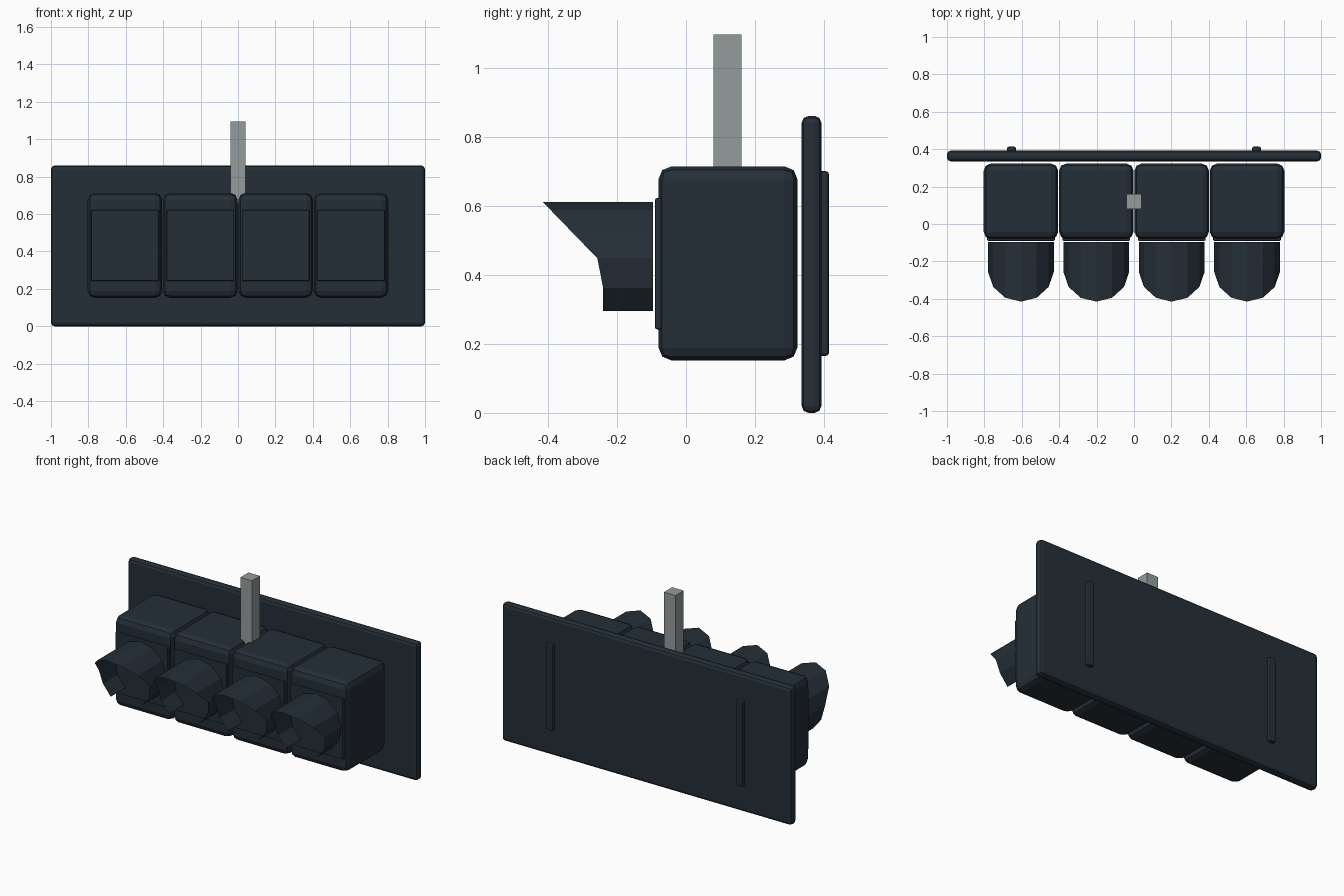
import bpy, bmesh, math

if "Cube" in bpy.data.objects:
    bpy.data.objects.remove(bpy.data.objects["Cube"], do_unlink=True)


def make_material(name, rgb):
    m = bpy.data.materials.new(name)
    m.use_nodes = True
    m.diffuse_color = (*rgb, 1)
    m.node_tree.nodes["Principled BSDF"].inputs["Base Color"].default_value = (*rgb, 1)
    return m


dark = make_material("dark_slate", (0.018, 0.028, 0.039))
grey = make_material("pole_grey", (0.30, 0.33, 0.33))


def add_object(name, bm, mat):
    bmesh.ops.recalc_face_normals(bm, faces=bm.faces)
    mesh = bpy.data.meshes.new(name)
    bm.to_mesh(mesh)
    bm.free()
    mesh.materials.append(mat)
    ob = bpy.data.objects.new(name, mesh)
    bpy.context.collection.objects.link(ob)
    return ob


def box(name, xs, ys, zs, mat, bevel=0):
    """Box between the given x, y and z limits, with rounded edges."""
    bm = bmesh.new()
    bmesh.ops.create_cube(bm, size=1)
    for v in bm.verts:
        for i, (lo, hi) in enumerate((xs, ys, zs)):
            v.co[i] = hi if v.co[i] > 0 else lo
    if bevel:
        bmesh.ops.bevel(bm, geom=bm.edges[:], offset=bevel, segments=2,
                        profile=0.5, affect='EDGES')
    return add_object(name, bm, mat)


def visor(name, cx):
    """Open-bottomed hood: an arc of sheet with a slanted front edge."""
    radius, cz, back, step = 0.176, 0.435, -0.095, math.radians(28.6)
    bm = bmesh.new()
    rows = []
    for k in range(-5, 6):
        x = cx + radius * math.sin(k * step)
        z = cz + radius * math.cos(k * step)
        front = -0.255 - 0.16 * (z - 0.446) / 0.165 if abs(k) < 4 else -0.24
        rows.append((bm.verts.new((x, back, z)), bm.verts.new((x, front, z))))
    for a, b in zip(rows, rows[1:]):
        bm.faces.new((a[0], a[1], b[1], b[0]))
    return add_object(name, bm, dark)


# Backing board and its rear mounting strips
box("backing_board", (-1, 1), (0.335, 0.392), (0, 0.86), dark, 0.02)
for side, s in (("right", -1), ("left", 1)):
    box(side + "_rear_strip", (s * 0.655 - 0.023, s * 0.655 + 0.023),
        (0.38, 0.414), (0.165, 0.70), dark, 0.009)

# Four lamp modules, each with a door plate and a visor
for i in range(4):
    cx = (i - 1.5) * 0.403
    box(f"housing_{i + 1}", (cx - 0.199, cx + 0.199), (-0.08, 0.323),
        (0.152, 0.714), dark, 0.038)
    box(f"door_{i + 1}", (cx - 0.181, cx + 0.181), (-0.09, -0.06),
        (0.242, 0.622), dark, 0.006)
    visor(f"visor_{i + 1}", cx)

# Hanging pole
box("pole", (-0.04, 0.04), (0.08, 0.16), (0.66, 1.096), grey)
